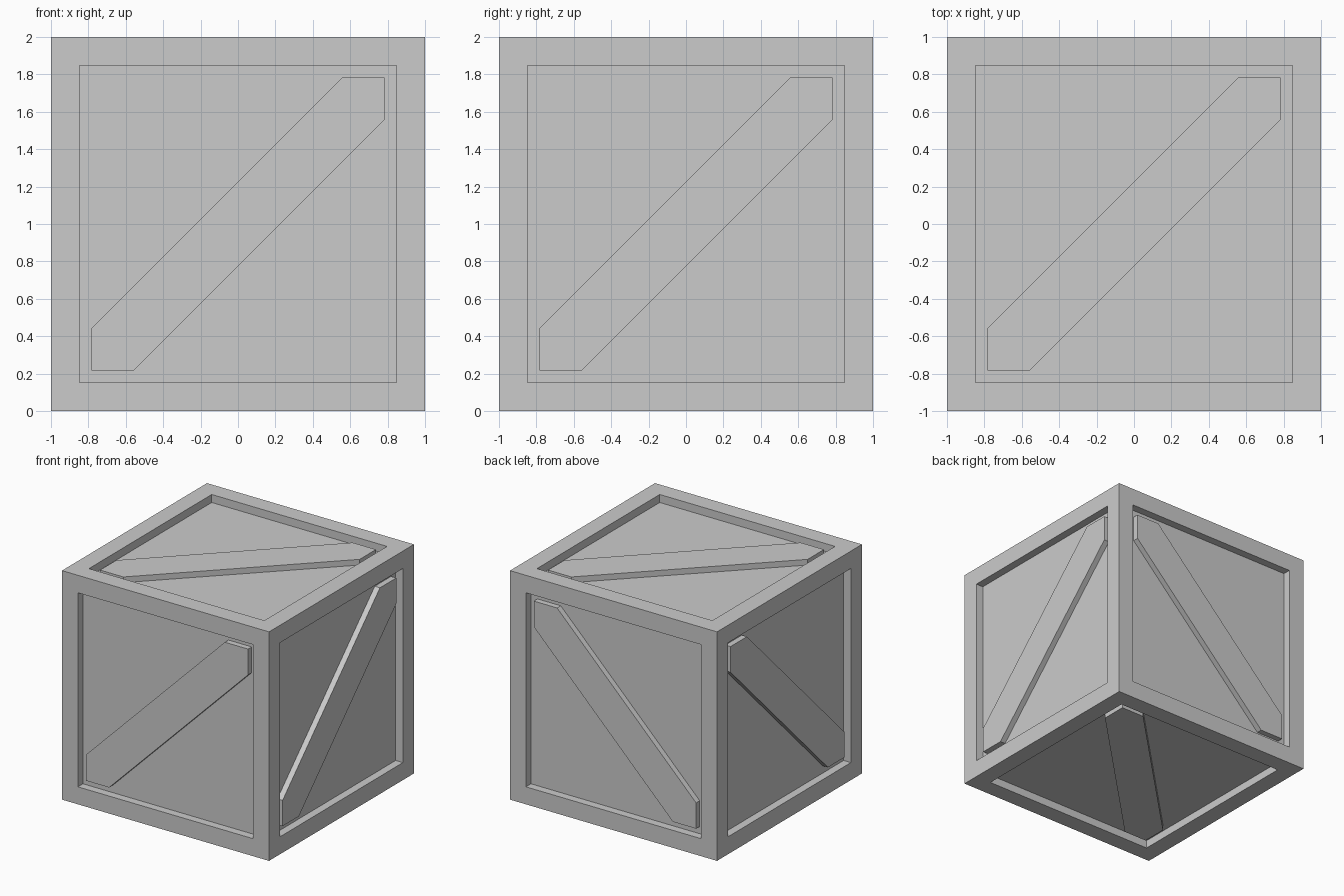
import bpy, bmesh
from mathutils import Vector

if "Cube" in bpy.data.objects:
    bpy.data.objects.remove(bpy.data.objects["Cube"])

OPEN = 0.784      # half size of each panel opening
PANEL = 0.07      # panel depth below the frame
BRACE = 0.02      # brace depth below the frame
HALF = 0.225      # brace offset either side of the diagonal
CENTRE = Vector((0, 0, 1))


def finish(bm, name):
    bmesh.ops.recalc_face_normals(bm, faces=bm.faces)
    bmesh.ops.translate(bm, verts=bm.verts, vec=CENTRE)
    mesh = bpy.data.meshes.new(name)
    bm.to_mesh(mesh)
    bm.free()
    obj = bpy.data.objects.new(name, mesh)
    bpy.context.collection.objects.link(obj)
    return obj


# Crate body: cube with a sunken panel on every side
bm = bmesh.new()
bmesh.ops.create_cube(bm, size=2)
panels = list(bm.faces)
bmesh.ops.inset_individual(bm, faces=panels, thickness=1 - OPEN)
for face in panels:
    inward = -face.normal.copy() * PANEL
    sunk = bmesh.ops.extrude_discrete_faces(bm, faces=[face])["faces"][0]
    bmesh.ops.translate(bm, verts=sunk.verts, vec=inward)
finish(bm, "crate_body")

# Diagonal brace: hexagonal outline filling two opposite opening corners
a, b = OPEN, OPEN - HALF
outline = [(-a, -a), (-b, -a), (a, b), (a, a), (b, a), (-a, -b)]


def brace(name, axis, sign):
    def point(u, v, w):
        p = [u, v]
        p.insert(axis, w)
        return p
    bm = bmesh.new()
    face = bm.faces.new([bm.verts.new(point(u, v, sign * (1 - PANEL))) for u, v in outline])
    top = bmesh.ops.extrude_face_region(bm, geom=[face], use_keep_orig=True)["geom"]
    bmesh.ops.translate(bm, verts=[g for g in top if isinstance(g, bmesh.types.BMVert)],
                        vec=point(0, 0, sign * (PANEL - BRACE)))
    finish(bm, name)


for axis, (low, high) in enumerate([("left", "right"), ("front", "back"), ("bottom", "top")]):
    brace(low + "_brace", axis, -1)
    brace(high + "_brace", axis, 1)
